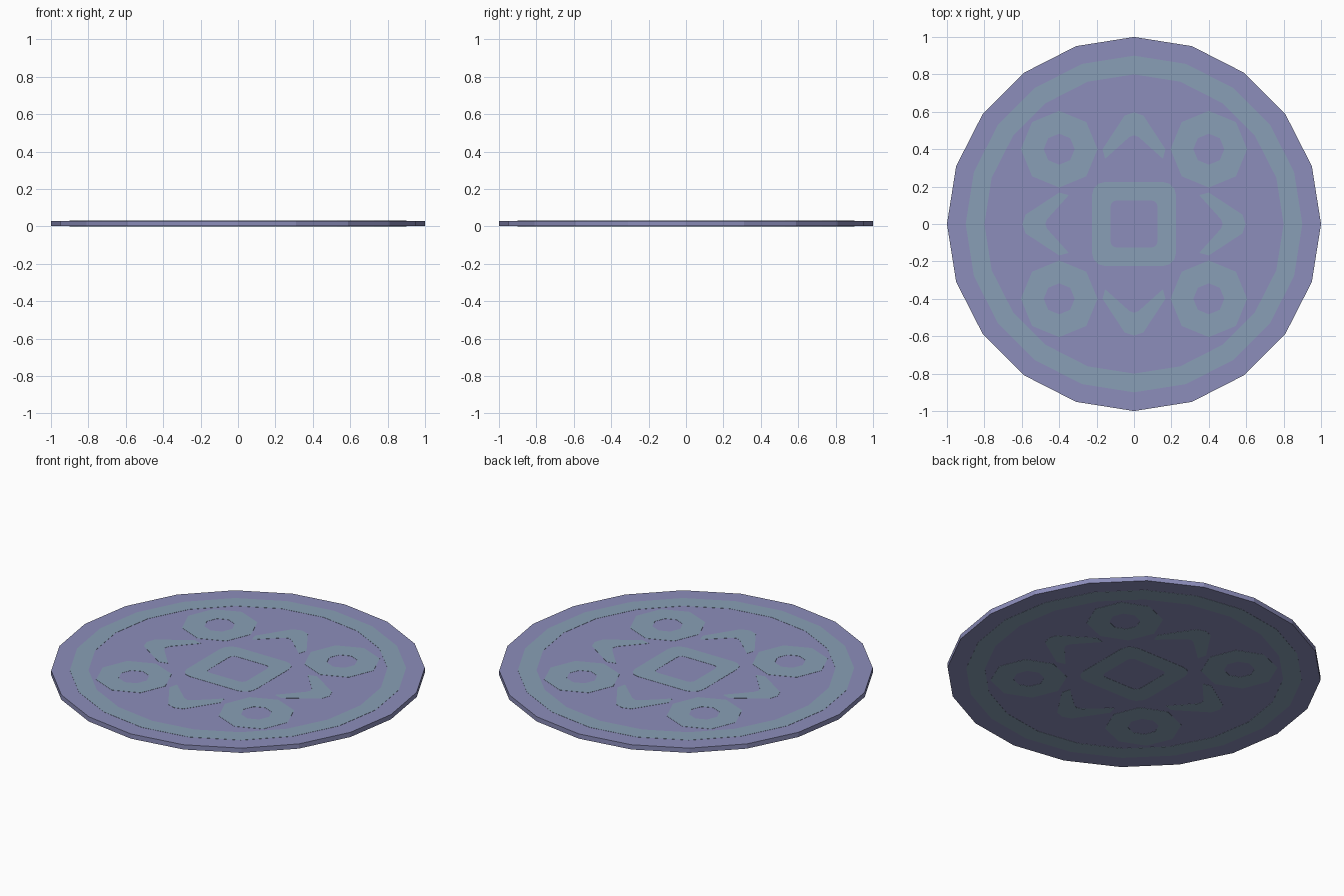
import bpy, bmesh
from math import sin, cos, pi
from mathutils import Matrix

cube = bpy.data.objects.get("Cube")
if cube:
    bpy.data.objects.remove(cube)

THICK = 0.03    # full height of the disc with its inlays
PLATE = 0.001   # how far the inlays stand proud


def material(name, colour):
    m = bpy.data.materials.new(name)
    m.use_nodes = True
    m.diffuse_color = colour
    m.node_tree.nodes["Principled BSDF"].inputs["Base Color"].default_value = colour
    return m


purple = material("dusty purple", (0.262, 0.270, 0.497, 1))
teal = material("grey teal", (0.250, 0.347, 0.468, 1))


def polygon(radius, sides, cx=0, cy=0):
    return [(cx + radius * cos(2 * pi * i / sides), cy + radius * sin(2 * pi * i / sides))
            for i in range(sides)]


def rounded_square(half, corner, steps=3):
    pts = []
    for quarter in range(4):
        mid = pi / 4 + quarter * pi / 2
        cx = (half - corner) * (1 if cos(mid) > 0 else -1)
        cy = (half - corner) * (1 if sin(mid) > 0 else -1)
        for i in range(steps + 1):
            a = quarter * pi / 2 + i / steps * pi / 2
            pts.append((cx + corner * cos(a), cy + corner * sin(a)))
    return pts


def finish(name, bm, mat):
    bmesh.ops.recalc_face_normals(bm, faces=bm.faces[:])
    mesh = bpy.data.meshes.new(name)
    bm.to_mesh(mesh)
    bm.free()
    mesh.materials.append(mat)
    obj = bpy.data.objects.new(name, mesh)
    bpy.context.collection.objects.link(obj)


def extrude(bm, height):
    grown = bmesh.ops.extrude_face_region(bm, geom=bm.faces[:])["geom"]
    verts = [g for g in grown if isinstance(g, bmesh.types.BMVert)]
    bmesh.ops.translate(bm, verts=verts, vec=(0, 0, height))


def inlay(name, outer, inner, closed=True, turn=0):
    """Thin band between two outlines, on the top and on the underside."""
    for side, z in (("top", THICK - 2 * PLATE), ("underside", 0)):
        bm = bmesh.new()
        a = [bm.verts.new((x, y, z)) for x, y in outer]
        b = [bm.verts.new((x, y, z)) for x, y in inner]
        for i in range(len(a) if closed else len(a) - 1):
            j = (i + 1) % len(a)
            bm.faces.new((a[i], a[j], b[j], b[i]))
        extrude(bm, 2 * PLATE)
        bmesh.ops.rotate(bm, verts=bm.verts[:], matrix=Matrix.Rotation(turn, 3, "Z"))
        finish(f"{name}_{side}", bm, teal)


# Twenty-sided disc
bm = bmesh.new()
bm.faces.new([bm.verts.new((x, y, PLATE)) for x, y in polygon(1, 20)])
extrude(bm, THICK - 2 * PLATE)
finish("disc", bm, purple)

# Border ring and central square frame
inlay("border_ring", polygon(0.9, 20), polygon(0.8, 20))
inlay("square_frame", rounded_square(0.225, 0.07), rounded_square(0.125, 0.03))

# Four octagonal rings
for ysign, depth in ((-1, "front"), (1, "back")):
    for xsign, hand in ((1, "left"), (-1, "right")):
        c = (0.4 * xsign, 0.4 * ysign)
        inlay(f"{depth}_{hand}_ring", polygon(0.205, 8, *c), polygon(0.083, 8, *c))

# Four chevrons pointing outwards
def mirrored(half):
    return half + [(-x, y) for x, y in reversed(half[:-1])]


tip_outer = mirrored([(0.155, 0.35), (0.168, 0.40), (0.05, 0.58), (0, 0.597)])
tip_inner = mirrored([(0.14, 0.36), (0.125, 0.375), (0.025, 0.465), (0, 0.475)])
for i, side in enumerate(("back", "right", "front", "left")):
    inlay(f"{side}_chevron", tip_outer, tip_inner, closed=False, turn=i * pi / 2)
